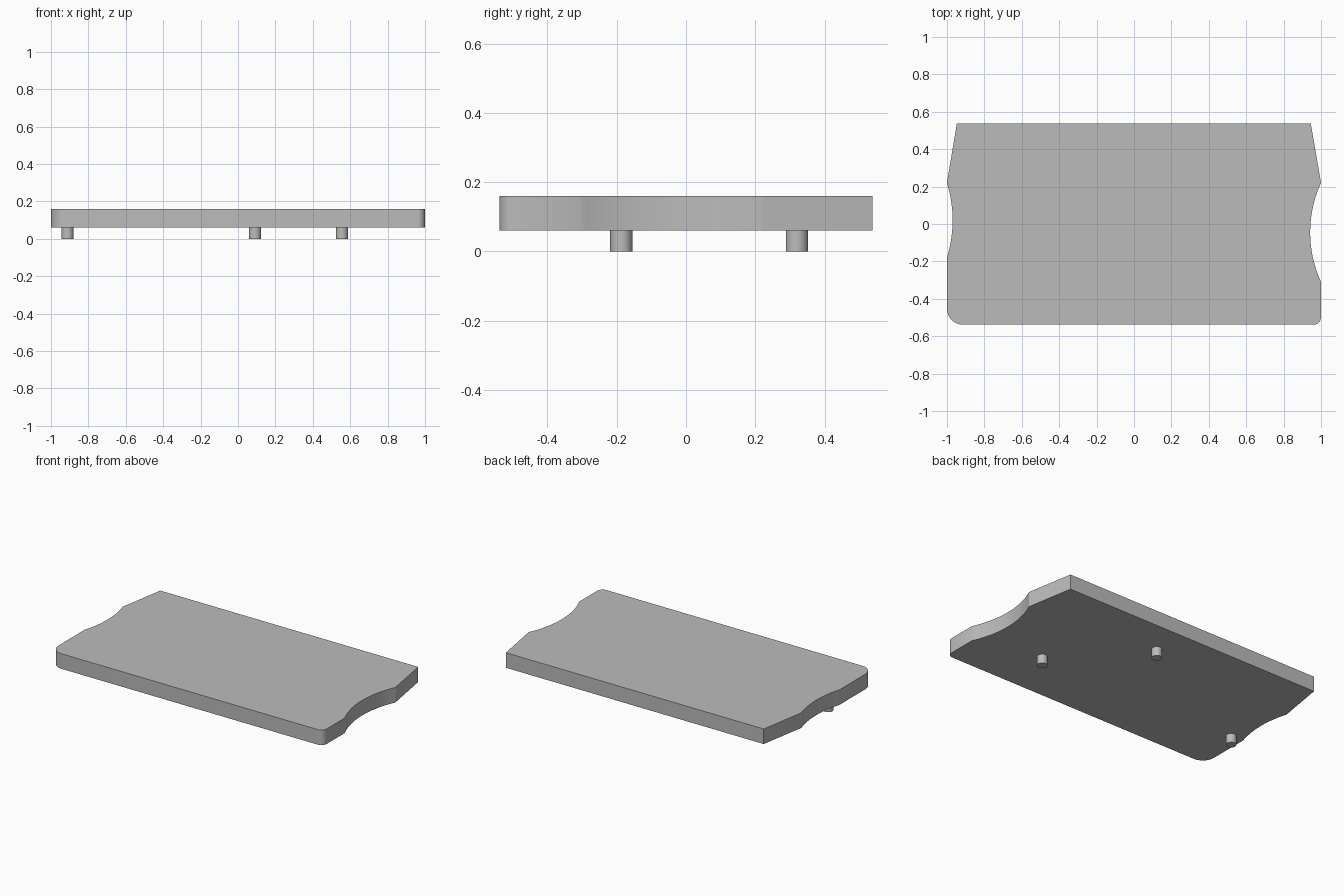
import bpy, bmesh
from math import radians, sin, cos, hypot, atan2
from mathutils import Vector

cube = bpy.data.objects.get("Cube")
if cube:
    bpy.data.objects.remove(cube, do_unlink=True)

HALF_DEPTH = 0.538
PLATE_BOTTOM, PLATE_TOP = 0.06, 0.16
LEG_RADIUS = 0.032

grey = bpy.data.materials.new("plain grey")
grey.use_nodes = True
grey.diffuse_color = (0.5, 0.5, 0.5, 1)
grey.node_tree.nodes["Principled BSDF"].inputs["Base Color"].default_value = (0.5, 0.5, 0.5, 1)


def finish(obj):
    """Give the part its material and smooth its curved walls."""
    obj.data.materials.append(grey)
    bpy.ops.object.select_all(action="DESELECT")
    obj.select_set(True)
    bpy.context.view_layer.objects.active = obj
    bpy.ops.object.shade_smooth_by_angle(angle=radians(30))


def side_outline(sign, back_x, notch_back, notch_front, notch_depth, corner):
    """One side from back to front: tapered edge, shallow arc notch, rounded corner."""
    pts = [(back_x, HALF_DEPTH)]
    # circular notch through both ends at the given depth
    half = (notch_back - notch_front) / 2
    mid = (notch_back + notch_front) / 2
    radius = (half ** 2 + notch_depth ** 2) / (2 * notch_depth)
    centre_x = 1 - notch_depth + radius
    sweep = atan2(half, radius - notch_depth)
    for i in range(25):
        a = sweep * (1 - i / 12)
        pts.append((centre_x - radius * cos(a), mid + radius * sin(a)))
    # rounded front corner
    for i in range(13):
        a = radians(90) * i / 12
        pts.append((1 - corner + corner * cos(a), -HALF_DEPTH + corner - corner * sin(a)))
    return [Vector((sign * x, y, PLATE_BOTTOM)) for x, y in pts]


# Plate: closed outline raised to its thickness
left = side_outline(1, 0.945, 0.22, -0.31, 0.058, 0.04)
right = side_outline(-1, 0.947, 0.22, -0.18, 0.03, 0.085)
bm = bmesh.new()
base = bm.faces.new([bm.verts.new(p) for p in left + right[::-1]])
raised = bmesh.ops.extrude_face_region(bm, geom=[base], use_keep_orig=True)
top_verts = [g for g in raised["geom"] if isinstance(g, bmesh.types.BMVert)]
bmesh.ops.translate(bm, verts=top_verts, vec=(0, 0, PLATE_TOP - PLATE_BOTTOM))
bmesh.ops.recalc_face_normals(bm, faces=bm.faces)
mesh = bpy.data.meshes.new("plate")
bm.to_mesh(mesh)
bm.free()
plate = bpy.data.objects.new("plate", mesh)
bpy.context.collection.objects.link(plate)
finish(plate)

# Three short round legs
legs = {"right_leg": (-0.912, -0.187), "left_leg": (0.556, -0.187), "back_leg": (0.091, 0.32)}
for name, (x, y) in legs.items():
    bpy.ops.mesh.primitive_cylinder_add(vertices=32, radius=LEG_RADIUS, depth=PLATE_BOTTOM,
                                        location=(x, y, PLATE_BOTTOM / 2))
    leg = bpy.context.object
    leg.name = name
    finish(leg)
